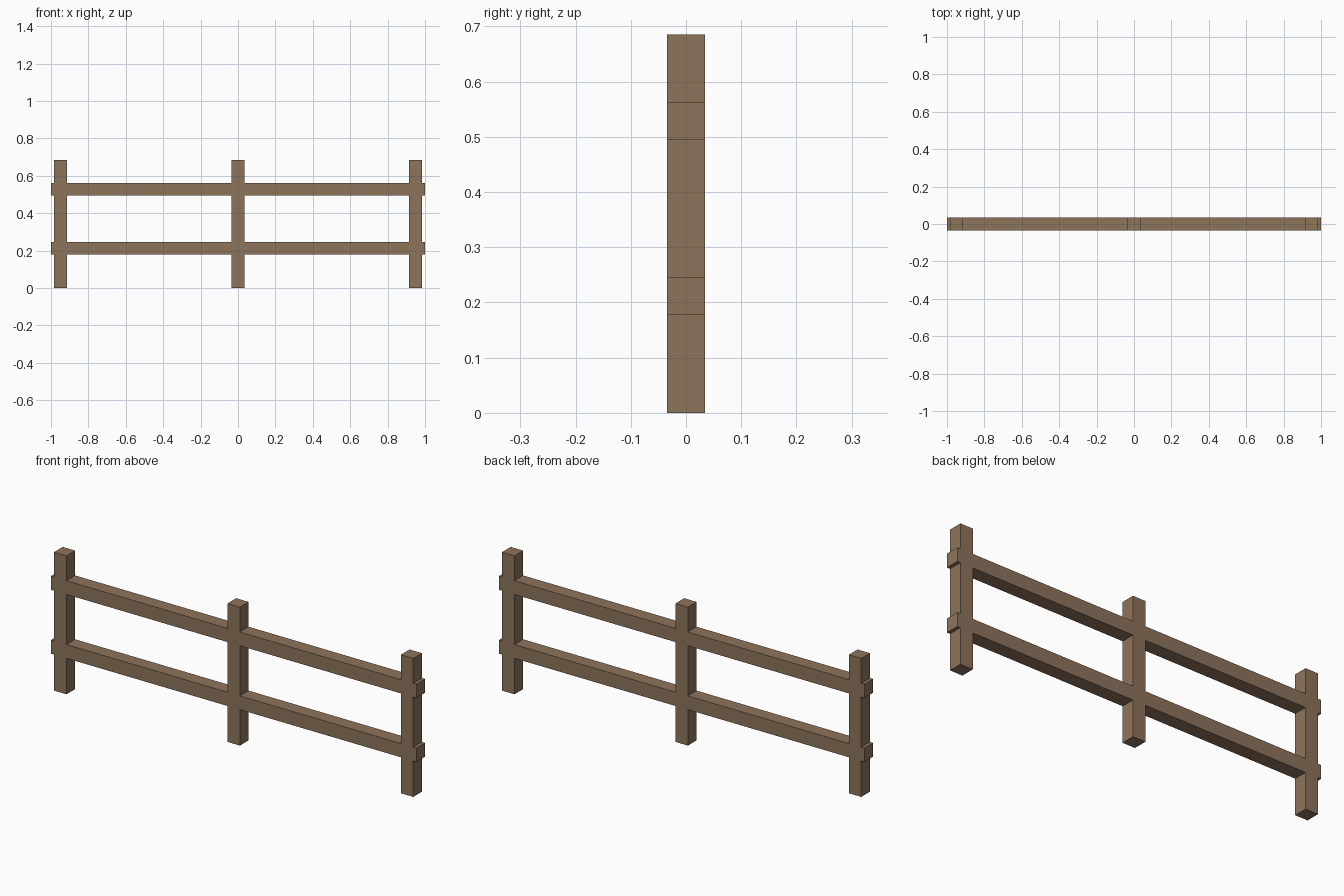
import bpy

if "Cube" in bpy.data.objects:
    bpy.data.objects.remove(bpy.data.objects["Cube"])

THICK = 0.068      # square timber section
HEIGHT = 0.685     # post height
LENGTH = 2.0       # rail length

wood = bpy.data.materials.new("wood")
wood.diffuse_color = (0.27, 0.175, 0.105, 1)
wood.use_nodes = True
wood.node_tree.nodes["Principled BSDF"].inputs["Base Color"].default_value = wood.diffuse_color


def beam(name, location, size):
    bpy.ops.mesh.primitive_cube_add(size=1, location=location)
    obj = bpy.context.object
    obj.name = name
    obj.scale = size
    bpy.ops.object.transform_apply(location=False, rotation=False, scale=True)
    obj.data.materials.append(wood)
    return obj


# Three upright posts
for name, x in (("left_post", -0.949), ("middle_post", 0), ("right_post", 0.949)):
    beam(name, (x, 0, HEIGHT / 2), (THICK, THICK, HEIGHT))

# Two horizontal rails, flush with the posts and poking past the ends
for name, z in (("lower_rail", 0.212), ("upper_rail", 0.528)):
    beam(name, (0, 0, z), (LENGTH, THICK, THICK))
